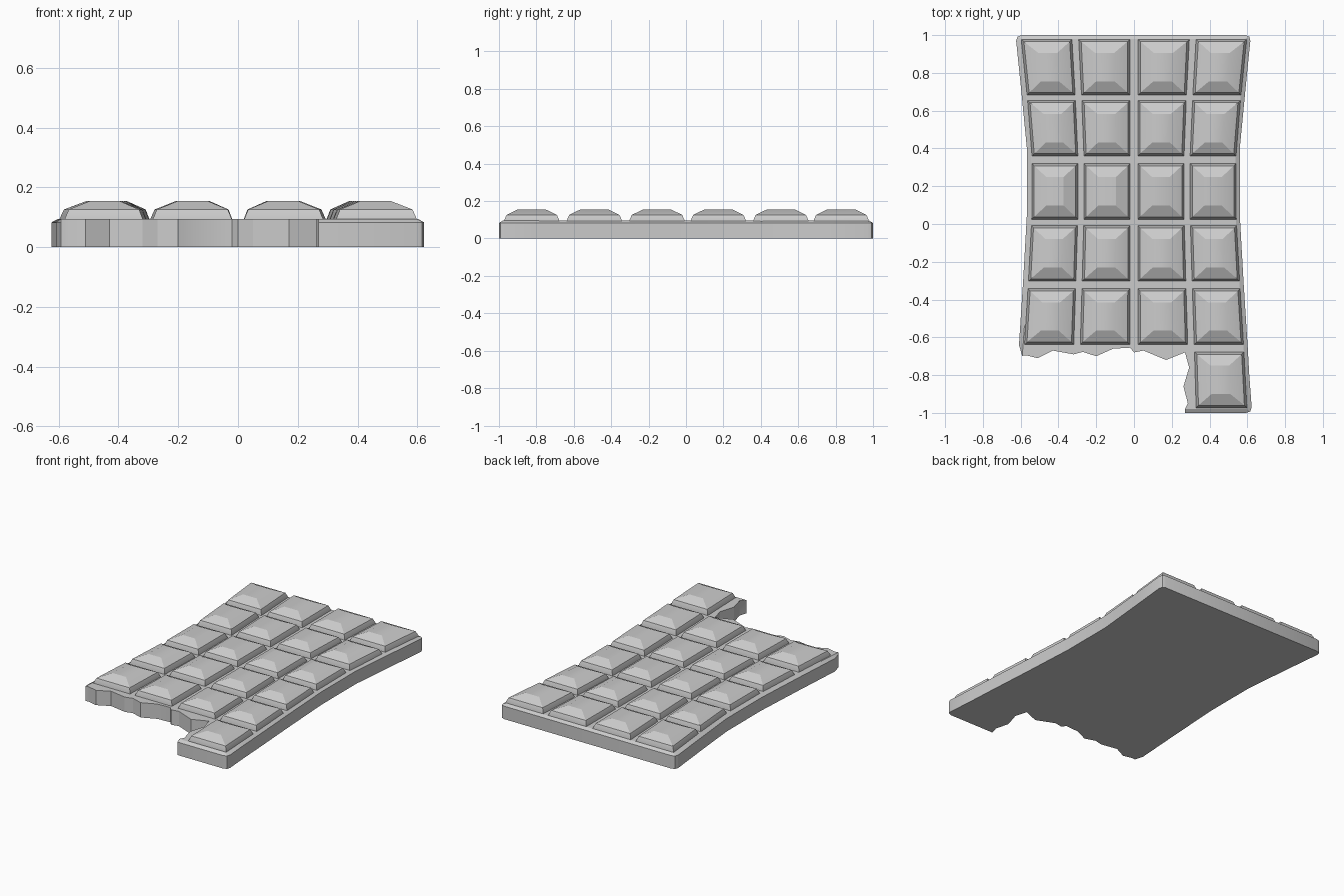
import bpy, bmesh

if "Cube" in bpy.data.objects:
    bpy.data.objects.remove(bpy.data.objects["Cube"])

# Waist of the bar: sideways scale along y
WAIST = [(-1, 1.11), (-.65, 1.075), (-.3, 1.035), (.05, 1.0), (.4, 1.0), (.72, 1.055), (1, 1.11)]


def widen(y):
    for (y0, s0), (y1, s1) in zip(WAIST, WAIST[1:]):
        if y <= y1:
            return s0 + (s1 - s0) * (y - y0) / (y1 - y0)
    return WAIST[-1][1]


def loft(bm, rings):
    """Closed solid through rings of equal point count."""
    rows = [[bm.verts.new(p) for p in r] for r in rings]
    n = len(rows[0])
    for a, b in zip(rows, rows[1:]):
        for i in range(n):
            j = (i + 1) % n
            bm.faces.new((a[i], a[j], b[j], b[i]))
    bm.faces.new(rows[0][::-1])
    bm.faces.new(rows[-1])


def finish(bm, name, angle):
    bmesh.ops.recalc_face_normals(bm, faces=bm.faces)
    me = bpy.data.meshes.new(name)
    bm.to_mesh(me)
    bm.free()
    ob = bpy.data.objects.new(name, me)
    bpy.context.collection.objects.link(ob)
    bpy.context.view_layer.objects.active = ob
    ob.select_set(True)
    bpy.ops.object.shade_smooth_by_angle(angle=angle)
    ob.select_set(False)


# Base slab: moulded outer edge (counter-clockwise) and snapped broken edge
right = [(.594, -1), (.616, -.992), (.623, -.97)]
right += [(.56 * widen(y), y) for y in (-.8, -.65, -.3, .05, .4, .72)]
right += [(.616, .97), (.61, .992), (.59, 1)]
left = [(-.595, 1), (-.617, .992), (-.624, .97)]
left += [(-.567 * widen(y), y) for y in (.72, .4, .05, -.3, -.64)]
outer = right + left
broken = [(-.592, -.698), (-.57, -.695), (-.51, -.71), (-.43, -.67), (-.32, -.69), (-.27, -.677),
          (-.2, -.70), (-.11, -.66), (-.02, -.655), (.0, -.68), (.05, -.67), (.17, -.72),
          (.27, -.68), (.292, -.76), (.262, -.86), (.285, -.95), (.27, -1)]


def rim(x, y):
    return x - (.022 if x > 0 else -.022), max(-.98, min(.98, y))


top = [rim(*p) for p in outer] + [(x, max(-.98, y)) for x, y in broken]
outline = outer + broken
bm = bmesh.new()
loft(bm, [[(x, y, 0) for x, y in outline],
          [(x, y, .083) for x, y in outline],
          [(x, y, .095) for x, y in top]])
finish(bm, "base_slab", .4)

# Raised squares: 5 full rows of 4, plus one left at the broken end
COLS = [(-.54, -.297), (-.265, -.02), (.02, .265), (.297, .54)]
ROWS = [.83, .507, .173, -.155, -.49, -.825]
PROFILE = [(0, 0, .09), (0, 0, .095), (.013, .013, .126), (.085, .073, .155)]

bm = bmesh.new()
for r, yc in enumerate(ROWS):
    for x0, x1 in (COLS if r < 5 else COLS[3:]):
        rings = []
        for ix, iy, z in PROFILE:
            a, b = yc - .148 + iy, yc + .148 - iy
            l, h = x0 + ix * .9, x1 - ix * .9
            rings.append([(x * widen(y), y, z) for x, y in ((l, a), (h, a), (h, b), (l, b))])
        loft(bm, rings)
finish(bm, "raised_squares", .42)
